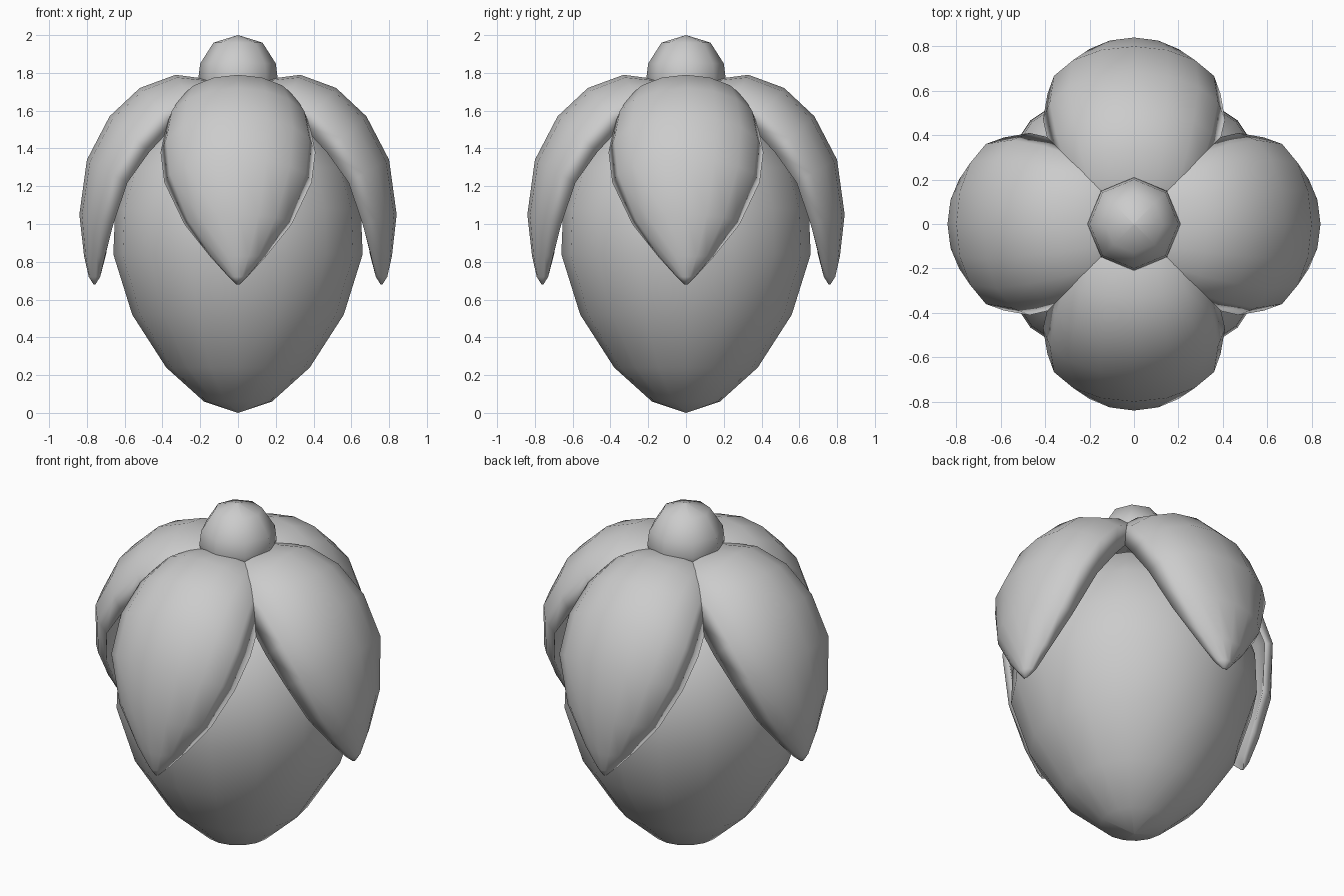
import bpy, bmesh
from math import sin, cos, pi

if "Cube" in bpy.data.objects:
    bpy.data.objects.remove(bpy.data.objects["Cube"])


def finish(name, bm):
    bmesh.ops.remove_doubles(bm, verts=bm.verts, dist=0.0005)
    bmesh.ops.recalc_face_normals(bm, faces=bm.faces)
    me = bpy.data.meshes.new(name)
    bm.to_mesh(me)
    bm.free()
    for p in me.polygons:
        p.use_smooth = True
    ob = bpy.data.objects.new(name, me)
    bpy.context.collection.objects.link(ob)
    return ob


def skin(name, rings):
    """Bridge closed rings of equal length and cap both ends."""
    bm = bmesh.new()
    vs = [[bm.verts.new(p) for p in r] for r in rings]
    n = len(rings[0])
    for a, b in zip(vs, vs[1:]):
        for i in range(n):
            j = (i + 1) % n
            bm.faces.new((a[i], a[j], b[j], b[i]))
    bm.faces.new(vs[0])
    bm.faces.new(vs[-1])
    return finish(name, bm)


def lathe(name, profile, sides):
    return skin(name, [[(max(r, 0.001) * cos(2 * pi * i / sides),
                         max(r, 0.001) * sin(2 * pi * i / sides), z)
                        for i in range(sides)] for r, z in profile])


# Egg-shaped bud and the knob on top
lathe("bud_body", [(0, 0), (0.18, 0.06), (0.38, 0.24), (0.56, 0.52), (0.66, 0.84),
                   (0.65, 1.08), (0.58, 1.3), (0.42, 1.5), (0.2, 1.62), (0, 1.65)], 16)
lathe("top_knob", [(0.19, 1.68), (0.21, 1.77), (0.2, 1.85), (0.13, 1.96), (0, 2.0)], 8)

# Leaf stations: outer ridge (r, z), side edge (r, z), half width, thickness
stations = [
    ((0.00, 1.74), (0.00, 1.66), 0.20, 0.12),
    ((0.18, 1.77), (0.12, 1.65), 0.27, 0.14),
    ((0.33, 1.79), (0.22, 1.60), 0.33, 0.15),
    ((0.52, 1.72), (0.34, 1.52), 0.38, 0.15),
    ((0.68, 1.57), (0.47, 1.38), 0.41, 0.15),
    ((0.80, 1.34), (0.585, 1.22), 0.39, 0.15),
    ((0.84, 1.05), (0.66, 1.00), 0.285, 0.15),
    ((0.815, 0.83), (0.705, 0.83), 0.15, 0.12),
    ((0.79, 0.72), (0.73, 0.72), 0.05, 0.07),
    ((0.765, 0.68), (0.755, 0.68), 0.01, 0.01),
]


def leaf_ring(k):
    (cr, cz), (er, ez), w, t = stations[k]
    (ar, az), (br, bz) = stations[max(k - 1, 0)][0], stations[min(k + 1, len(stations) - 1)][0]
    d = ((br - ar) ** 2 + (bz - az) ** 2) ** 0.5
    ir, iz = cr + t * (bz - az) / d, cz - t * (br - ar) / d
    ring = []
    for i in range(16):
        a = 2 * pi * i / 16
        f = abs(cos(a))
        r, z = (cr, cz) if cos(a) > 0 else (ir, iz)
        ring.append((er + (r - er) * f, w * sin(a), ez + (z - ez) * f))
    return ring


# Four drooping leaves around the bud
for q, side in enumerate(("right", "back", "left", "front")):
    leaf = skin(side + "_leaf", [leaf_ring(k) for k in range(len(stations))])
    leaf.rotation_euler.z = q * pi / 2
